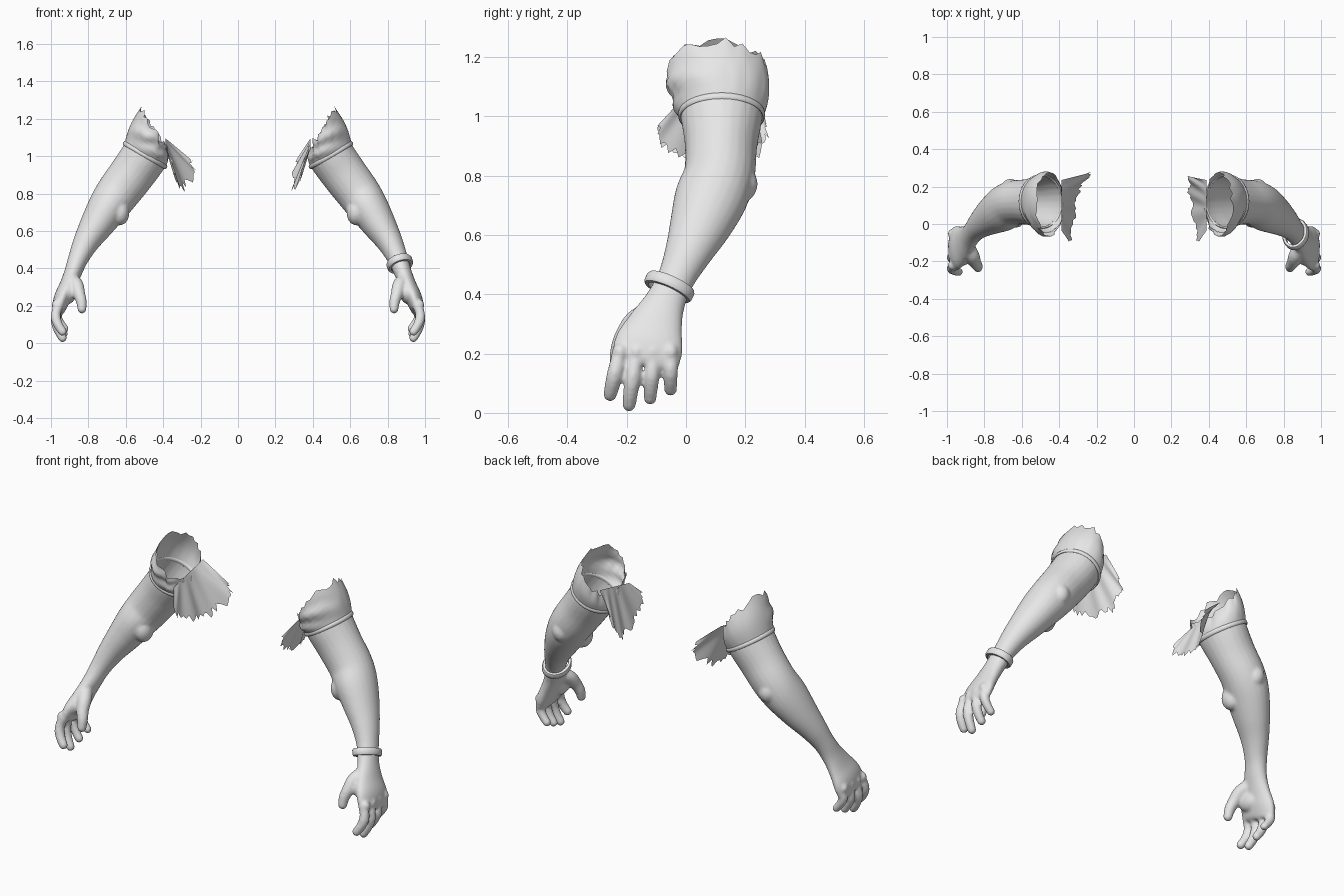
import bpy, bmesh, math, random
from mathutils import Vector

if "Cube" in bpy.data.objects:
    bpy.data.objects.remove(bpy.data.objects["Cube"], do_unlink=True)

grey = bpy.data.materials.new("plain light grey")
grey.use_nodes = True
grey.diffuse_color = (0.8, 0.8, 0.8, 1)
grey.node_tree.nodes["Principled BSDF"].inputs["Base Color"].default_value = (0.8, 0.8, 0.8, 1)


def finish(name, bm, angle=60):
    bmesh.ops.recalc_face_normals(bm, faces=bm.faces[:])
    me = bpy.data.meshes.new(name)
    bm.to_mesh(me)
    bm.free()
    ob = bpy.data.objects.new(name, me)
    bpy.context.collection.objects.link(ob)
    me.materials.append(grey)
    bpy.ops.object.select_all(action="DESELECT")
    ob.select_set(True)
    bpy.context.view_layer.objects.active = ob
    bpy.ops.object.shade_smooth_by_angle(angle=math.radians(angle))
    return ob


def spline(keys, steps):
    """Smooth curve through stations of any dimension."""
    out = []
    for i in range(len(keys) - 1):
        p0, p1, p2, p3 = (keys[min(max(i + k, 0), len(keys) - 1)] for k in (-1, 0, 1, 2))
        for j in range(steps):
            t = j / steps
            out.append([b + 0.5 * t * (c - a + t * (2 * a - 5 * b + 4 * c - d + t * (3 * (b - c) + d - a)))
                        for a, b, c, d in zip(p0, p1, p2, p3)])
    return out + [list(keys[-1])]


def loft(bm, rings, caps=True, closed=True):
    rows = [[bm.verts.new(p) for p in r] for r in rings]
    n = len(rows[0])
    for a, b in zip(rows, rows[1:]):
        for i in range(n if closed else n - 1):
            bm.faces.new((a[i], a[(i + 1) % n], b[(i + 1) % n], b[i]))
    if caps:
        bm.faces.new(rows[0])
        bm.faces.new(rows[-1])


def frame(t):
    u = Vector((0, 1, 0)).cross(t).normalized()
    return u, t.cross(u).normalized()


def tube(bm, keys, n=24, steps=5):
    """Limb with stations (x, y, z, depth, width)."""
    st = spline(keys, steps)
    rings = []
    for i, s in enumerate(st):
        t = Vector(st[min(i + 1, len(st) - 1)][:3]) - Vector(st[max(i - 1, 0)][:3])
        u, v = frame(t.normalized())
        rings.append([Vector(s[:3]) + u * s[3] * math.cos(k * math.tau / n)
                      + v * s[4] * math.sin(k * math.tau / n) for k in range(n)])
    loft(bm, rings)


def ball(bm, centre, size):
    r = bmesh.ops.create_uvsphere(bm, u_segments=20, v_segments=12, radius=1)
    for v in r["verts"]:
        v.co = Vector(centre) + Vector([a * b for a, b in zip(v.co, size)])


def digit(bm, points):
    """Round finger with a ball tip; points are (x, y, z, radius)."""
    tube(bm, [(*p, p[3]) for p in points], 14, 4)
    ball(bm, points[-1][:3], [points[-1][3]] * 3)


# Arm, palm and fingers, fused into one skin
bm = bmesh.new()
tube(bm, [(.45, .12, 1.09, .125, .14), (.5, .12, 1.0, .125, .138), (.57, .118, .9, .122, .122),
          (.645, .112, .8, .117, .12), (.7, .082, .72, .107, .122), (.757, .047, .63, .09, .104),
          (.812, .007, .54, .07, .08), (.855, -.035, .45, .054, .063), (.883, -.07, .375, .047, .069),
          (.912, -.1, .305, .044, .092), (.94, -.122, .24, .045, .115), (.957, -.135, .185, .036, .116),
          (.96, -.14, .165, .026, .105)])
ball(bm, (.66, .19, .772), (.05, .052, .06))    # elbow
ball(bm, (.63, .04, .70), (.05, .06, .07))      # inner forearm muscle
ball(bm, (.905, -.15, .27), (.04, .07, .06))    # thumb base
# knuckle y, tip y, tip z, radius, curl
for y0, y1, z1, r, curl in ((-.222, -.256, .062, .026, .0), (-.167, -.192, .028, .026, .0),
                            (-.11, -.121, .05, .025, .006), (-.052, -.052, .078, .024, .012)):
    def at(f):
        return y0 + (y1 - y0) * f, .21 + (z1 - .21) * f
    digit(bm, [(x - curl * f, *at(f), r * k) for x, f, k in
               ((.955, 0, 1.05), (.972, .3, 1), (.973, .55, 1.04), (.958, .8, .97), (.938, 1, .9))])
    ball(bm, (.968, y0, .205), (.028, .026, .03))
digit(bm, [(.9, -.1, .345, .036), (.865, -.165, .315, .038), (.85, -.205, .265, .033),
           (.837, -.225, .222, .029), (.834, -.235, .182, .024)])

tmp = finish("arm_skin", bm)
mod = tmp.modifiers.new("fuse", "REMESH")
mod.mode, mod.voxel_size = "VOXEL", .008
mod = tmp.modifiers.new("relax", "SMOOTH")
mod.factor, mod.iterations = .5, 5
skin = bpy.data.meshes.new_from_object(tmp.evaluated_get(bpy.context.evaluated_depsgraph_get()))
bpy.data.objects.remove(tmp, do_unlink=True)

AXIS = Vector((-.5, 0, .86)).normalized()
SEAM = Vector((.497, .12, 1.005))
U = Vector((AXIS.z, 0, -AXIS.x))


def mirrored(bm, side):
    for v in bm.verts:
        v.co.x *= side
    if side < 0:
        bmesh.ops.reverse_faces(bm, faces=bm.faces[:])


for side, label in ((1, "left"), (-1, "right")):
    rng = random.Random(7 + side)
    # Hollow arm, open at the seam
    bm = bmesh.new()
    bm.from_mesh(skin)
    bmesh.ops.bisect_plane(bm, geom=bm.verts[:] + bm.edges[:] + bm.faces[:],
                           plane_co=SEAM, plane_no=AXIS, clear_outer=True)
    mirrored(bm, side)
    finish(label + "_arm", bm)

    # Torn sleeve with folds at the front, long on the outer side
    bm = bmesh.new()
    n, rows = 72, 9
    jag = [rng.uniform(-.02, .016) for _ in range(n // 2)]
    rings = []
    for j in range(rows + 1):
        f = j / rows
        ring = []
        for k in range(n):
            a = k * math.tau / n
            c, s = math.cos(a), math.sin(a)
            low = SEAM + U * c * .127 + Vector((0, s * .141, 0))
            top = Vector((.452 + .07 * c, .105 + .17 * s, 1.15 + .105 * c))
            top += AXIS * (jag[k // 2] if k % 2 == 0 else (jag[k // 2] + jag[(k // 2 + 1) % (n // 2)]) / 2)
            p = low.lerp(top, f)
            out = U * c + Vector((0, s, 0))
            fold = math.sin(f * 11 + c * 4) * max(0, -s) * .009 * math.sin(math.pi * f)
            ring.append(p + out * (fold + .012 * math.sin(math.pi * f)))
        rings.append(ring)
    loft(bm, rings, caps=False)
    mirrored(bm, side)
    finish(label + "_sleeve", bm)

    # Raised hem around the seam
    bm = bmesh.new()
    rings = []
    for k in range(49):
        a = k * math.tau / 48
        out = U * math.cos(a) * .129 + Vector((0, math.sin(a) * .141, 0))
        d = out.normalized()
        rings.append([SEAM + out + (d * math.cos(q * math.tau / 8) * .006
                      + AXIS * math.sin(q * math.tau / 8) * .012) for q in range(8)])
    loft(bm, rings, caps=False)
    bmesh.ops.remove_doubles(bm, verts=bm.verts[:], dist=.0001)
    mirrored(bm, side)
    finish(label + "_hem", bm)

    # Ragged cloth flap hanging from the inner side
    bm = bmesh.new()
    back = (.287, .25, .9) if side > 0 else (.225, .27, .9)
    edge = spline([(.345, -.095, .97), (.335, -.07, .89), (.31, .07, .825), (.29, .18, .82), back,
                   (back[0] + .03, back[1], .98)], 8)
    rows = []
    tear = [rng.uniform(.86, 1.05) for _ in edge]
    for j in range(9):
        f = j / 8
        row = []
        for i, e in enumerate(edge):
            s = i / (len(edge) - 1)
            top = Vector((.388, -.035 + .27 * s, 1.035 + .06 * s))
            p = top.lerp(Vector(e), f * (1 + (tear[i] - 1) * f))
            p.x += .01 * math.sin(s * 30) * f * (1 - .5 * f)
            row.append(p)
        rows.append(row)
    loft(bm, rows, caps=False, closed=False)
    mirrored(bm, side)
    finish(label + "_torn_flap", bm)

# Bracelet on the left wrist, square-edged band
bm = bmesh.new()
t = Vector((.03, -.04, -.085)).normalized()
u, v = frame(t)
rings = []
for k in range(49):
    a = k * math.tau / 48
    d = u * math.cos(a) * .062 + v * math.sin(a) * .078
    o = d.normalized()
    rings.append([Vector((.865, -.056, .425)) + d + o * p * .009 + t * q * .019
                  for p, q in ((-1, -1), (.5, -1), (1, -.6), (1, .6), (.5, 1), (-1, 1))])
loft(bm, rings, caps=False)
bmesh.ops.remove_doubles(bm, verts=bm.verts[:], dist=.0001)
finish("bracelet", bm, 40)
bpy.data.meshes.remove(skin)
